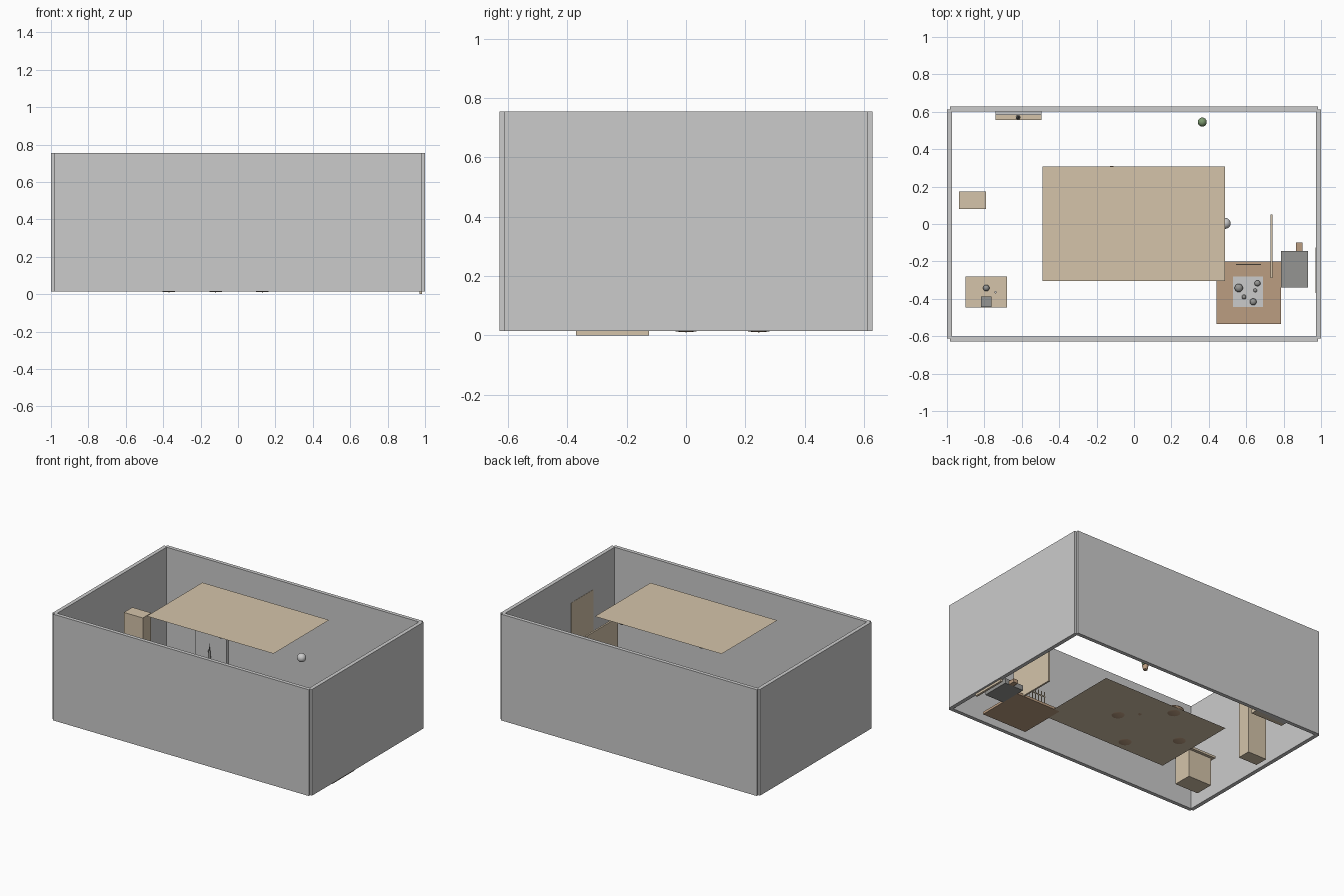
import bpy, bmesh, math

if "Cube" in bpy.data.objects:
    bpy.data.objects.remove(bpy.data.objects["Cube"])

F = 0.015  # floor level


def material(name, rgb):
    m = bpy.data.materials.new(name)
    m.diffuse_color = (*rgb, 1)
    m.use_nodes = True
    m.node_tree.nodes["Principled BSDF"].inputs["Base Color"].default_value = m.diffuse_color
    return m


TAN = material("pale_wood", (0.66, 0.55, 0.40))
BROWN = material("brown_wood", (0.50, 0.34, 0.22))
STONE = material("stone", (0.30, 0.30, 0.29))
GREEN = material("leaf", (0.20, 0.32, 0.16))


def finish(name, bm, mat=None, smooth=False):
    me = bpy.data.meshes.new(name)
    bm.to_mesh(me)
    bm.free()
    ob = bpy.data.objects.new(name, me)
    bpy.context.collection.objects.link(ob)
    if mat:
        me.materials.append(mat)
    if smooth:
        bpy.ops.object.select_all(action='DESELECT')
        ob.select_set(True)
        bpy.context.view_layer.objects.active = ob
        bpy.ops.object.shade_smooth_by_angle()
    return ob


def box(name, x0, x1, y0, y1, z0, z1, mat=None):
    bm = bmesh.new()
    bmesh.ops.create_cube(bm, size=1)
    bmesh.ops.scale(bm, vec=(x1 - x0, y1 - y0, z1 - z0), verts=bm.verts)
    bmesh.ops.translate(bm, vec=((x0 + x1) / 2, (y0 + y1) / 2, (z0 + z1) / 2), verts=bm.verts)
    return finish(name, bm, mat)


def ball(name, x, y, z, r, mat=None, squash=1.0):
    bm = bmesh.new()
    bmesh.ops.create_uvsphere(bm, u_segments=24, v_segments=12, radius=r)
    bmesh.ops.scale(bm, vec=(1, 1, squash), verts=bm.verts)
    bmesh.ops.translate(bm, vec=(x, y, z), verts=bm.verts)
    return finish(name, bm, mat, True)


def cone(name, x, y, z0, z1, r0, r1, mat=None):
    bm = bmesh.new()
    bmesh.ops.create_cone(bm, cap_ends=True, segments=20, radius1=r0, radius2=r1, depth=z1 - z0)
    bmesh.ops.translate(bm, vec=(x, y, (z0 + z1) / 2), verts=bm.verts)
    return finish(name, bm, mat, True)


def sheet(name, z, mat):
    bm = bmesh.new()
    vs = [bm.verts.new((x, y, z)) for x, y in
          ((-0.49, -0.305), (0.487, -0.305), (0.487, 0.308), (-0.49, 0.308))]
    bm.faces.new(vs)
    return finish(name, bm, mat)


# room shell, floor mat and ceiling panel
for s, n in ((-1, "front"), (1, "back")):
    a, b = sorted((s * 0.602, s * 0.628))
    box(n + "_wall", -0.985, 0.985, a, b, F, 0.755)
for s, n in ((-1, "left"), (1, "right")):
    a, b = sorted((s * 0.972, s * 0.999))
    box(n + "_wall", a, b, -0.613, 0.613, F, 0.755)
sheet("floor_mat", F, TAN)
sheet("ceiling_panel", 0.75, TAN)

# entrance door, step stone and shoe block
box("door", 0.9705, 0.985, -0.37, -0.125, 0, 0.55, TAN)
box("step_stone", 0.785, 0.93, -0.34, -0.145, F, 0.05, STONE)
box("shoe_block", 0.865, 0.90, -0.145, -0.10, F, 0.04, BROWN)

# low table with four cushions
TX = -0.12
box("table_top", TX - 0.18, TX + 0.18, -0.12, 0.12, 0.115, 0.135, BROWN)
for sx in (-1, 1):
    for sy in (-1, 1):
        x, y = TX + sx * 0.155, sy * 0.095
        box("table_leg", x - 0.012, x + 0.012, y - 0.012, y + 0.012, F, 0.115, BROWN)
for dx, dy in ((0.25, 0), (-0.25, 0), (0, 0.245), (0, -0.23)):
    ball("cushion", TX + dx, dy, 0.03, 0.065, BROWN, 0.3)

# hanging paper lanterns
for x in (0.488, -0.126):
    ball("lantern", x, 0.003, 0.605, 0.029)

# dry garden: deck, sand bed, rocks and picket fence
box("garden_deck", 0.44, 0.785, -0.535, -0.20, F, 0.032, BROWN)
box("sand_bed", 0.53, 0.69, -0.445, -0.28, 0.03, 0.038)
for x, y, r in ((0.56, -0.342, 0.022), (0.66, -0.317, 0.016), (0.648, -0.355, 0.010),
                (0.588, -0.39, 0.012), (0.637, -0.416, 0.018)):
    ball("garden_rock", x, y, 0.038 + r * 0.5, r, STONE, 0.8)
for i in range(6):
    cone("fence_picket", 0.55 + i * 0.025, -0.216, 0.03, 0.12, 0.003, 0.003, TAN)
box("fence_rail", 0.545, 0.68, -0.218, -0.214, 0.085, 0.092, TAN)

# standing screen
box("screen", 0.729, 0.741, -0.29, 0.05, F, 0.45, TAN)

# tall cabinet
box("cabinet", -0.935, -0.79, 0.08, 0.173, F, 0.51, TAN)

# tea stand with kettle, box and cup
box("stand_body", -0.88, -0.70, -0.43, -0.30, F, 0.21, TAN)
box("stand_top", -0.90, -0.68, -0.447, -0.28, 0.21, 0.225, TAN)
ball("kettle", -0.79, -0.342, 0.24, 0.017, STONE)
box("tea_box", -0.818, -0.762, -0.445, -0.388, 0.225, 0.255, STONE)
cone("tea_cup", -0.74, -0.365, 0.225, 0.235, 0.004, 0.006)

# alcove with back panel, base and vase
box("alcove_panel", -0.74, -0.495, 0.583, 0.603, F, 0.48)
box("alcove_base", -0.74, -0.495, 0.555, 0.60, F, 0.04, TAN)
cone("alcove_vase", -0.62, 0.57, 0.04, 0.14, 0.012, 0.007, STONE)
cone("alcove_branch", -0.62, 0.57, 0.13, 0.19, 0.005, 0.001, STONE)

# small potted tree
cone("plant_pot", 0.365, 0.545, F, 0.045, 0.014, 0.02, BROWN)
ball("plant_crown", 0.365, 0.545, 0.07, 0.024, GREEN)
